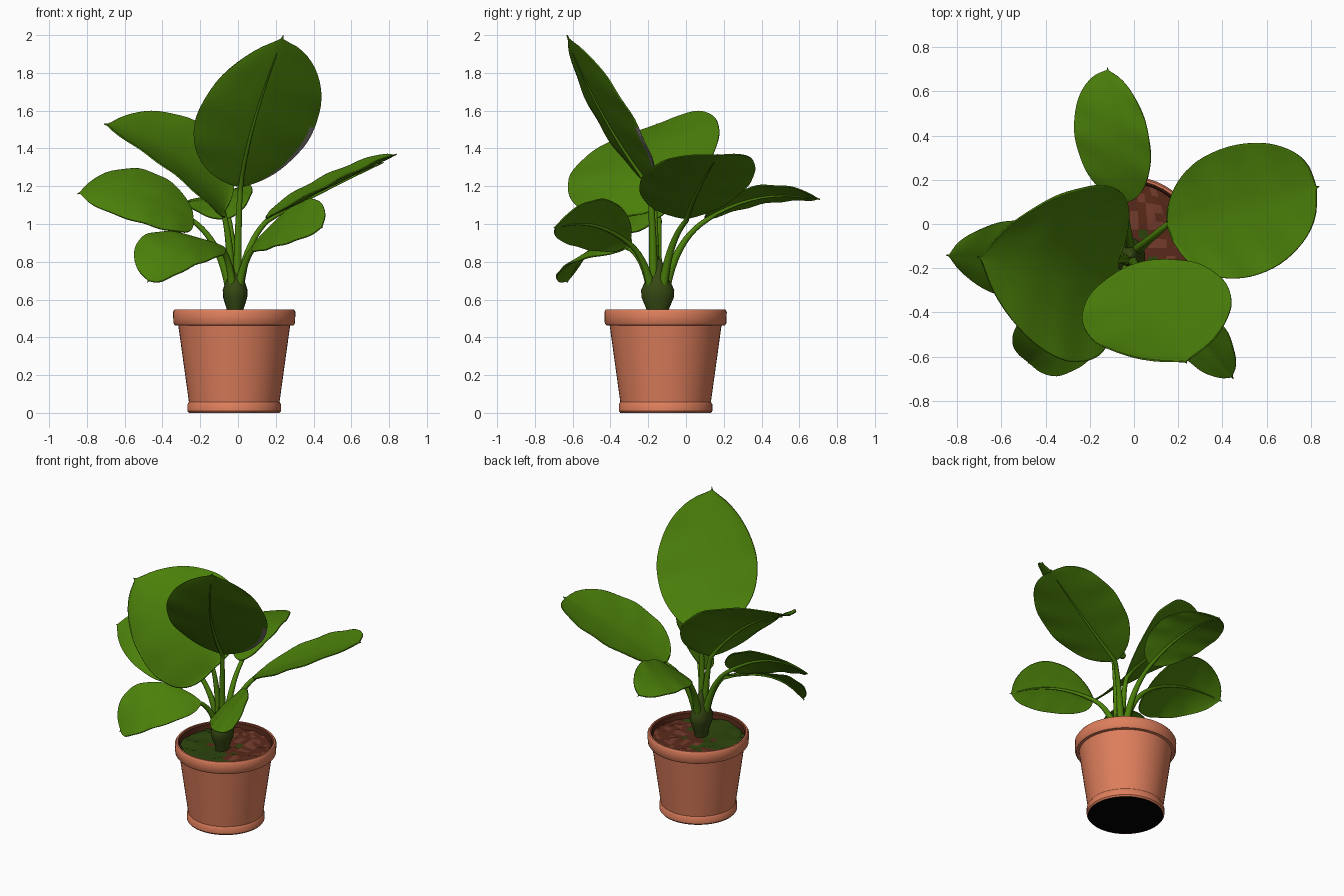
import bpy, bmesh, math, random
from mathutils import Vector as V

random.seed(4)
cube = bpy.data.objects.get("Cube")
if cube:
    bpy.data.objects.remove(cube)


def material(name, rgb):
    m = bpy.data.materials.new(name)
    m.use_nodes = True
    m.diffuse_color = (*rgb, 1)
    bsdf = m.node_tree.nodes["Principled BSDF"]
    bsdf.inputs["Base Color"].default_value = (*rgb, 1)
    bsdf.inputs["Roughness"].default_value = 0.7
    return m


LEAF = material("leaf green", (0.07, 0.215, 0.003))
EDGE = material("leaf edge grey", (0.22, 0.21, 0.19))
TERRACOTTA = material("terracotta", (0.73, 0.21, 0.107))
SOIL = material("soil brown", (0.1, 0.022, 0.01))
CLAY = material("soil red", (0.17, 0.044, 0.024))
MOSS = material("moss green", (0.025, 0.06, 0.004))
SHEATH = material("sheath olive", (0.036, 0.065, 0.006))
BLACK = material("pot underside black", (0, 0, 0))

POT = V((-0.02, -0.108, 0))
ROOT = V((-0.015, -0.15, 0.58))


def smooth(ob, angle):
    bpy.ops.object.select_all(action="DESELECT")
    ob.select_set(True)
    bpy.context.view_layer.objects.active = ob
    bpy.ops.object.shade_smooth_by_angle(angle=math.radians(angle))


def finish(name, bm, mats, angle=40):
    mesh = bpy.data.meshes.new(name)
    bm.to_mesh(mesh)
    bm.free()
    ob = bpy.data.objects.new(name, mesh)
    bpy.context.collection.objects.link(ob)
    for m in mats:
        mesh.materials.append(m)
    smooth(ob, angle)
    return ob


def lathe(name, profile, centre, mat, squash=1.0, steps=48):
    """Turn a profile of (radius, height) about a vertical axis."""
    bm = bmesh.new()
    rings = []
    for r, z in profile:
        ring = []
        for i in range(steps):
            a = math.tau * i / steps
            ring.append(bm.verts.new((centre.x + squash * r * math.cos(a),
                                      centre.y + r * math.sin(a), z)))
        rings.append(ring)
    for lo, hi in zip(rings, rings[1:]):
        for i in range(steps):
            j = (i + 1) % steps
            bm.faces.new((lo[i], lo[j], hi[j], hi[i]))
    return finish(name, bm, [mat], 35)


# Pot with foot ring and rolled rim, and its soil-stained lining
lathe("pot", [(0.24, 0), (0.248, 0.01), (0.248, 0.045), (0.24, 0.058),
              (0.296, 0.462), (0.314, 0.464), (0.322, 0.475), (0.324, 0.535),
              (0.316, 0.548), (0.306, 0.548)], POT, TERRACOTTA)
lathe("pot_lining", [(0.306, 0.548), (0.296, 0.54), (0.286, 0.46)], POT, SOIL)

# Flat pot underside
bm = bmesh.new()
bmesh.ops.create_circle(bm, cap_ends=True, segments=48, radius=0.24)
bmesh.ops.reverse_faces(bm, faces=bm.faces[:])
bmesh.ops.translate(bm, verts=bm.verts[:], vec=POT + V((0, 0, 0.002)))
finish("pot_underside", bm, [BLACK])

# Lumpy soil with clay crumbs, mossy on one side
bm = bmesh.new()
bmesh.ops.create_grid(bm, x_segments=14, y_segments=14, size=0.292)
for v in bm.verts:
    x, y = v.co.x / 0.292, v.co.y / 0.292
    v.co.x *= math.sqrt(1 - y * y / 2)
    v.co.y *= math.sqrt(1 - x * x / 2)
    v.co.z = 0.51 + random.uniform(-0.008, 0.008)
for f in bm.faces:
    c = f.calc_center_median()
    f.material_index = 1 if random.random() < 0.25 else 0
    if c.x + c.y + random.gauss(0, 0.07) < 0.01:
        f.material_index = 2
bmesh.ops.translate(bm, verts=bm.verts[:], vec=POT)
finish("soil", bm, [SOIL, CLAY, MOSS], 30)

# Swollen sheath at the foot of the stalks
lathe("stem_sheath", [(0.05, 0.5), (0.06, 0.55), (0.085, 0.61), (0.088, 0.65),
                      (0.07, 0.69), (0.045, 0.74), (0.025, 0.8), (0.001, 0.82)],
      ROOT, SHEATH, squash=0.75, steps=20)


def midrib(base, mid, tip, t):
    return base * (1 - t) * (1 - 2 * t) + mid * 4 * t * (1 - t) + tip * t * (2 * t - 1)


def leaf_width(t, a, b):
    """Oval outline with a little pointed tip; a and b sharpen the two ends."""
    u = t / 0.97
    peak = a / (a + b)
    oval = 0.0
    if 0 < u < 1:
        oval = (u / peak) ** a * ((1 - u) / (1 - peak)) ** b
    return max(oval, 0.9 * (1 - t) if t > 0.9 else 0.03)


def blade(name, base, mid, tip, edge_a, edge_b, a, b, rows=32, cols=16):
    """Curved blade that runs through its midrib and both widest edge points."""
    across = (edge_a - edge_b) / 2
    cup = (edge_a + edge_b) / 2 - mid
    normal = (tip - base).cross(across).normalized()
    if normal.z < 0:
        normal.negate()
    bm = bmesh.new()
    grid = []
    for i in range(rows + 1):
        t = 0.5 - 0.5 * math.cos(math.pi * i / rows)
        w = leaf_width(t, a, b)
        row = []
        for j in range(cols + 1):
            s = math.sin(math.pi / 2 * (2 * j / cols - 1))
            p = midrib(base, mid, tip, t) + w * (across * s + cup * s * s)
            groove = 0.005 * w * math.exp(-(s / 0.15) ** 2)
            ripple = 0.004 * abs(s) * w * math.sin(22 * t + 3 * s)
            row.append(bm.verts.new(p + normal * (ripple - groove)))
        grid.append(row)
    for i in range(rows):
        lo, hi = grid[i], grid[i + 1]
        for j in range(cols):
            f = bm.faces.new((lo[j], lo[j + 1], hi[j + 1], hi[j]))
            # Grey margin low on one side of the upright leaf
            if name == "upright_leaf" and j >= cols - 2 and i < rows * 0.46:
                f.material_index = 2
    bm.normal_update()
    if sum(f.normal.dot(normal) for f in bm.faces) < 0:
        bmesh.ops.reverse_faces(bm, faces=bm.faces[:])
    bmesh.ops.remove_doubles(bm, verts=bm.verts[:], dist=0.0004)
    # The underside takes the next material slot, so only it shows the grey
    ob = finish(name, bm, [LEAF, LEAF, LEAF, EDGE], 60)
    solid = ob.modifiers.new("thickness", "SOLIDIFY")
    solid.thickness = 0.007
    solid.offset = 0
    solid.material_offset = 1
    solid.material_offset_rim = 1
    return normal


def stalk(name, base, mid, tip, normal):
    """Tapered stalk that carries on as a slim rib under the blade."""
    a = math.atan2(base.y - ROOT.y, base.x - ROOT.x)
    start = ROOT + V((0.016 * math.cos(a), 0.028 * math.sin(a), 0))
    bend = start.lerp(base, 0.22)
    bend.z = start.z + 0.72 * (base.z - start.z)
    pts = []
    for i in range(13):
        t = i / 12
        p = start * (1 - t) ** 2 + bend * 2 * t * (1 - t) + base * t * t
        pts.append((p - normal * 0.014 * t * t, 0.014 + 0.014 * (1 - t) ** 1.5))
    for i in range(1, 10):
        t = i / 10
        pts.append((midrib(base, mid, tip, t) - normal * 0.011, 0.01 * (1 - t) + 0.002))
    cu = bpy.data.curves.new(name, "CURVE")
    cu.dimensions = "3D"
    cu.bevel_depth = 1.0
    cu.bevel_resolution = 3
    cu.use_fill_caps = True
    sp = cu.splines.new("POLY")
    sp.points.add(len(pts) - 1)
    for q, (p, r) in zip(sp.points, pts):
        q.co = (*p, 1)
        q.radius = r
    cu.materials.append(LEAF)
    ob = bpy.data.objects.new(name, cu)
    bpy.context.collection.objects.link(ob)
    bpy.ops.object.select_all(action="DESELECT")
    ob.select_set(True)
    bpy.context.view_layer.objects.active = ob
    bpy.ops.object.convert(target="MESH")
    smooth(bpy.context.view_layer.objects.active, 60)


# Leaves: end sharpness, then stalk end, middle, tip and the two widest edge points
LEAVES = {
    "upright": (0.7, 0.62, (0.01, -0.18, 1.2), (0.09, -0.425, 1.57), (0.24, -0.63, 2.0),
                (0.42, -0.275, 1.55), (-0.225, -0.47, 1.55)),
    "broad_right": (0.4, 0.62, (-0.07, -0.17, 1.07), (-0.36, -0.18, 1.37),
                    (-0.71, -0.15, 1.53), (-0.23, 0.175, 1.55), (-0.33, -0.625, 1.255)),
    "broad_left": (0.43, 0.48, (0.15, 0.0, 1.03), (0.48, 0.07, 1.2), (0.84, 0.17, 1.37),
                   (0.47, 0.36, 1.26), (0.56, -0.23, 1.25)),
    "back": (0.55, 0.58, (-0.05, 0.1, 1.03), (-0.09, 0.4, 1.15), (-0.12, 0.71, 1.13),
             (0.07, 0.38, 1.2), (-0.27, 0.42, 1.11)),
    "front_left": (0.52, 0.6, (0.09, -0.3, 0.9), (0.28, -0.5, 1.0), (0.45, -0.7, 0.98),
                   (0.38, -0.43, 1.13), (0.2, -0.58, 0.88)),
    "side_right": (0.48, 0.6, (-0.24, -0.15, 1.03), (-0.54, -0.17, 1.17), (-0.85, -0.14, 1.16),
                   (-0.52, 0.02, 1.29), (-0.5, -0.35, 1.0)),
    "front_right": (0.52, 0.54, (-0.08, -0.3, 0.88), (-0.32, -0.5, 0.87), (-0.48, -0.63, 0.69),
                    (-0.49, -0.42, 0.94), (-0.23, -0.635, 0.78)),
}
for label, (a, b, *points) in LEAVES.items():
    base, mid, tip, edge_a, edge_b = map(V, points)
    n = blade(label + "_leaf", base, mid, tip, edge_a, edge_b, a, b)
    stalk(label + "_stalk", base, mid, tip, n)
